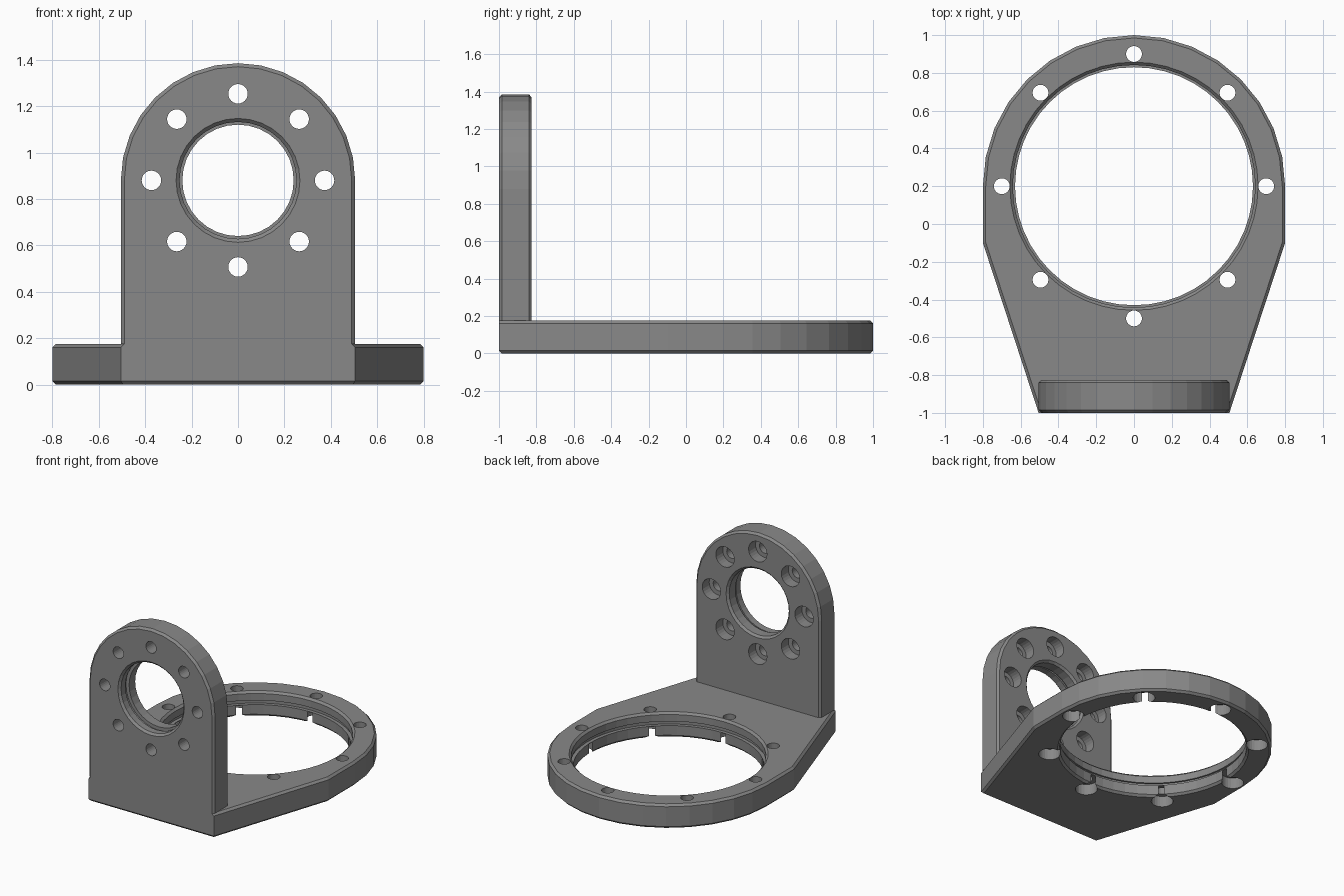
import bpy, bmesh
from math import sin, cos, pi
from mathutils import Matrix

THICK = 0.175      # both plates
CHAMFER = 0.015

default = bpy.data.objects.get("Cube")
if default:
    bpy.data.objects.remove(default, do_unlink=True)

steel = bpy.data.materials.new("matte grey metal")
steel.use_nodes = True
grey = (0.25, 0.25, 0.25, 1)
steel.diffuse_color = grey
steel.node_tree.nodes["Principled BSDF"].inputs["Base Color"].default_value = grey


def make_object(name, bm):
    bmesh.ops.recalc_face_normals(bm, faces=bm.faces)
    mesh = bpy.data.meshes.new(name)
    bm.to_mesh(mesh)
    bm.free()
    mesh.materials.append(steel)
    obj = bpy.data.objects.new(name, mesh)
    bpy.context.collection.objects.link(obj)
    return obj


def half_round(radius, cy, steps):
    """Half circle from the +x side over the top to the -x side."""
    return [(radius * cos(pi * i / steps), cy + radius * sin(pi * i / steps))
            for i in range(steps + 1)]


def plate(name, outline, keep_sharp):
    """Extrude an outline and chamfer its rim edges, except the kept ones."""
    bm = bmesh.new()
    low = bm.faces.new([bm.verts.new((x, y, 0)) for x, y in outline])
    new = bmesh.ops.extrude_face_region(bm, geom=[low], use_keep_orig=True)["geom"]
    bmesh.ops.translate(bm, vec=(0, 0, THICK),
                        verts=[v for v in new if isinstance(v, bmesh.types.BMVert)])
    rim = [e for e in bm.edges
           if abs(e.verts[0].co.z - e.verts[1].co.z) < 1e-5
           and not keep_sharp(*[v.co for v in e.verts])]
    bmesh.ops.recalc_face_normals(bm, faces=bm.faces)
    bmesh.ops.bevel(bm, geom=rim, offset=CHAMFER, segments=1, affect='EDGES')
    return make_object(name, bm)


def lathe(bm, profile, cx, cy, sides):
    """Closed solid of revolution about a vertical axis."""
    rings = [[bm.verts.new((cx + r * cos(2 * pi * i / sides),
                            cy + r * sin(2 * pi * i / sides), z))
              for i in range(sides)] for r, z in profile]
    for a, b in zip(rings, rings[1:]):
        for i in range(sides):
            j = (i + 1) % sides
            bm.faces.new((a[i], a[j], b[j], b[i]))
    bm.faces.new(rings[0][::-1])
    bm.faces.new(rings[-1])


def cut(obj, cutter):
    cutter.hide_render = True
    mod = obj.modifiers.new("cut", 'BOOLEAN')
    mod.operation = 'DIFFERENCE'
    mod.solver = 'EXACT'
    mod.object = cutter
    bpy.context.view_layer.update()
    graph = bpy.context.evaluated_depsgraph_get()
    result = bpy.data.meshes.new_from_object(obj.evaluated_get(graph))
    obj.modifiers.clear()
    obj.data = result
    bpy.data.objects.remove(cutter, do_unlink=True)


def bore_and_bolts(obj, cy, bore, sides, bolt_circle):
    """Stepped, grooved bore ringed by eight counterbored bolt holes."""
    over = 0.02
    rim = bore + 0.012
    bm = bmesh.new()
    lathe(bm, [(bore + CHAMFER, -over), (bore + CHAMFER, 0), (bore, CHAMFER),
               (bore, 0.085), (bore + 0.025, 0.085), (bore + 0.025, 0.11),
               (rim, 0.11), (rim, THICK - CHAMFER),
               (rim + CHAMFER, THICK), (rim + CHAMFER, THICK + over)],
          0, cy, sides)
    cut(obj, make_object("bore_cutter", bm))
    bm = bmesh.new()
    for i in range(8):
        a = i * pi / 4
        lathe(bm, [(0.074, -over), (0.074, 0.08), (0.042, 0.08),
                   (0.042, THICK + over)],
              bolt_circle * cos(a), cy + bolt_circle * sin(a), 24)
    cut(obj, make_object("bolt_cutter", bm))


# Base plate: round ring end tapering to the narrow front edge
outline = half_round(0.8, 0.2, 16) + [(-0.8, -0.1), (-0.505, -1),
                                      (0.505, -1), (0.8, -0.1)]
base = plate("base_plate", outline,
             lambda a, b: max(a.y, b.y) < -0.99 and a.z > 0.1)
bore_and_bolts(base, 0.2, 0.63, 48, 0.7)

# Upright plate: arch standing flush on the front edge of the base
outline = half_round(0.505, 0.88, 16) + [(-0.505, THICK), (0.505, THICK)]
upright = plate("upright_plate", outline,
                lambda a, b: max(a.y, b.y) < THICK + 0.01)
bore_and_bolts(upright, 0.88, 0.24, 32, 0.373)
upright.data.transform(Matrix.Translation((0, THICK - 1, 0))
                       @ Matrix.Rotation(pi / 2, 4, 'X'))
